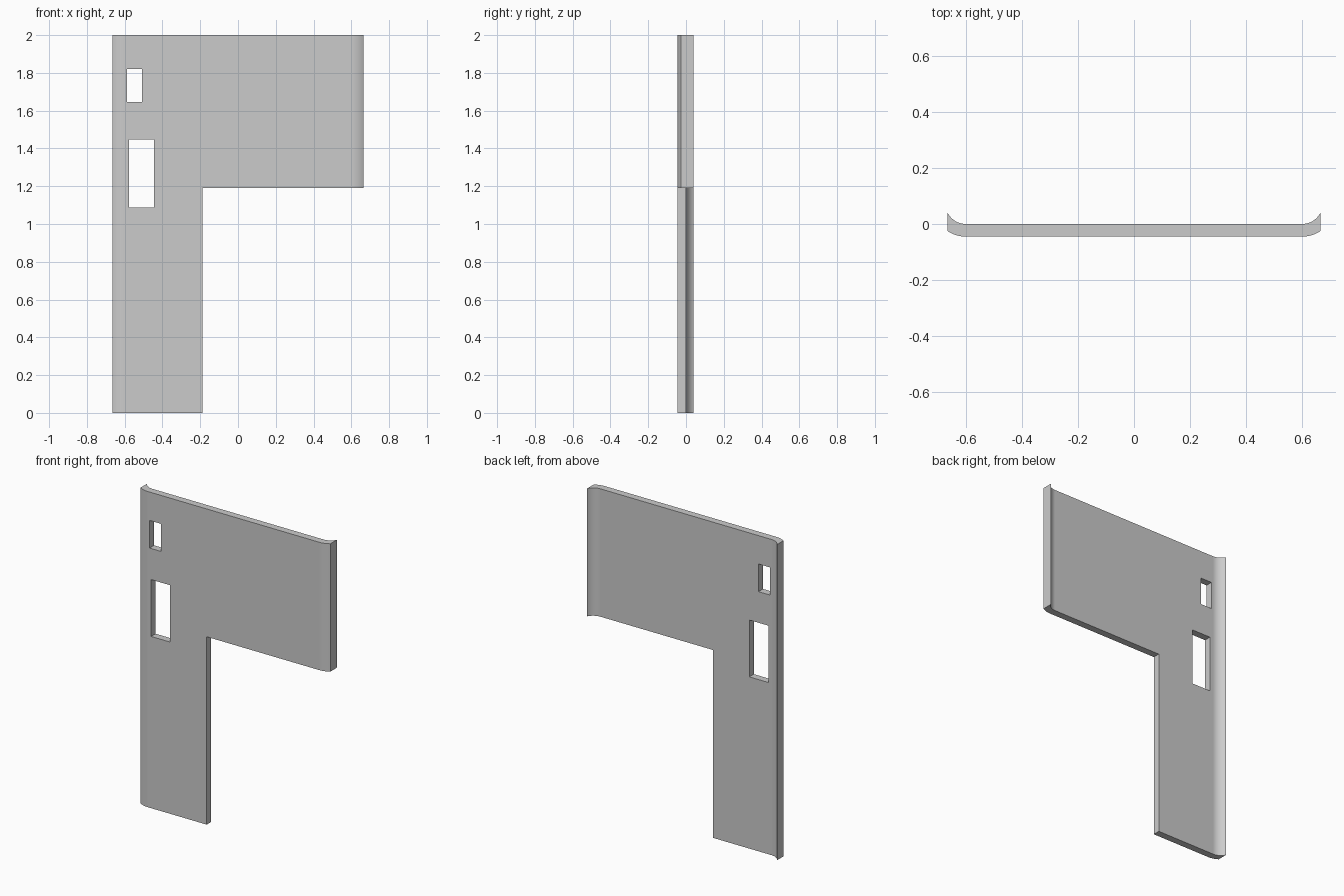
import bpy, bmesh
from math import sin, cos, asin

cube = bpy.data.objects.get("Cube")
if cube:
    bpy.data.objects.remove(cube, do_unlink=True)

HALF_WIDTH, HEIGHT = 0.665, 2.0
BEND_X, BEND_Y = 0.60, 0.073       # centre of the rolled edges
INNER_R, OUTER_R = 0.073, 0.118
STEPS = 10

grey = bpy.data.materials.new("panel grey")
grey.use_nodes = True
colour = (0.6, 0.6, 0.6, 1)
grey.diffuse_color = colour
grey.node_tree.nodes["Principled BSDF"].inputs["Base Color"].default_value = colour


def to_object(name, bm):
    bmesh.ops.recalc_face_normals(bm, faces=bm.faces)
    mesh = bpy.data.meshes.new(name)
    bm.to_mesh(mesh)
    bm.free()
    mesh.materials.append(grey)
    obj = bpy.data.objects.new(name, mesh)
    bpy.context.collection.objects.link(obj)
    return obj


def bend(radius):
    """Arc from the flat part out to the edge, on the +x side."""
    end = asin((HALF_WIDTH - BEND_X) / radius)
    angles = [end * i / STEPS for i in range(STEPS + 1)]
    return [(BEND_X + radius * sin(a), BEND_Y - radius * cos(a)) for a in angles]


def mirrored(points):
    return [(-x, y) for x, y in reversed(points)]


def box_cutter(name, x0, x1, z0, z1):
    bm = bmesh.new()
    bmesh.ops.create_cube(bm, size=1)
    for v in bm.verts:
        v.co = (x1 if v.co.x > 0 else x0, v.co.y, z1 if v.co.z > 0 else z0)
    return to_object(name, bm)


def round_cutter(name, x, z, radius):
    bm = bmesh.new()
    bmesh.ops.create_cone(bm, cap_ends=True, segments=48, radius1=radius, radius2=radius, depth=1)
    for v in bm.verts:
        v.co = (x + v.co.x, v.co.z, z + v.co.y)
    return to_object(name, bm)


# Panel: cross-section with two rolled edges, extruded upwards
outer, inner = bend(OUTER_R), bend(INNER_R)
section = mirrored(outer) + outer + inner[::-1] + mirrored(inner)[::-1]
bm = bmesh.new()
base = bm.faces.new([bm.verts.new((x, y, 0)) for x, y in section])
result = bmesh.ops.extrude_face_region(bm, geom=[base], use_keep_orig=True)
top = [e for e in result["geom"] if isinstance(e, bmesh.types.BMVert)]
bmesh.ops.translate(bm, verts=top, vec=(0, 0, HEIGHT))
panel = to_object("panel", bm)

# Corner notch, two slots and a round hole
cutters = [
    box_cutter("notch_cutter", -0.188, 1, -1, 1.19),
    box_cutter("small_slot_cutter", -0.588, -0.508, 1.645, 1.82),
    box_cutter("large_slot_cutter", -0.577, -0.444, 1.088, 1.448),
    round_cutter("hole_cutter", -0.5, 0.763, 0.09),
]
for cutter in cutters:
    cutter.hide_render = True
    mod = panel.modifiers.new(cutter.name, 'BOOLEAN')
    mod.operation = 'DIFFERENCE'
    mod.solver = 'EXACT'
    mod.object = cutter

# Bake the cuts and drop the cutters
graph = bpy.context.evaluated_depsgraph_get()
cut_mesh = bpy.data.meshes.new_from_object(panel.evaluated_get(graph))
panel.modifiers.clear()
panel.data = cut_mesh
for cutter in cutters:
    bpy.data.objects.remove(cutter, do_unlink=True)

# Smooth bends with sharp rims
bpy.ops.object.select_all(action='DESELECT')
panel.select_set(True)
bpy.context.view_layer.objects.active = panel
bpy.ops.object.shade_smooth_by_angle(angle=0.5)
weighted = panel.modifiers.new("flat_face_normals", 'WEIGHTED_NORMAL')
weighted.keep_sharp = True
